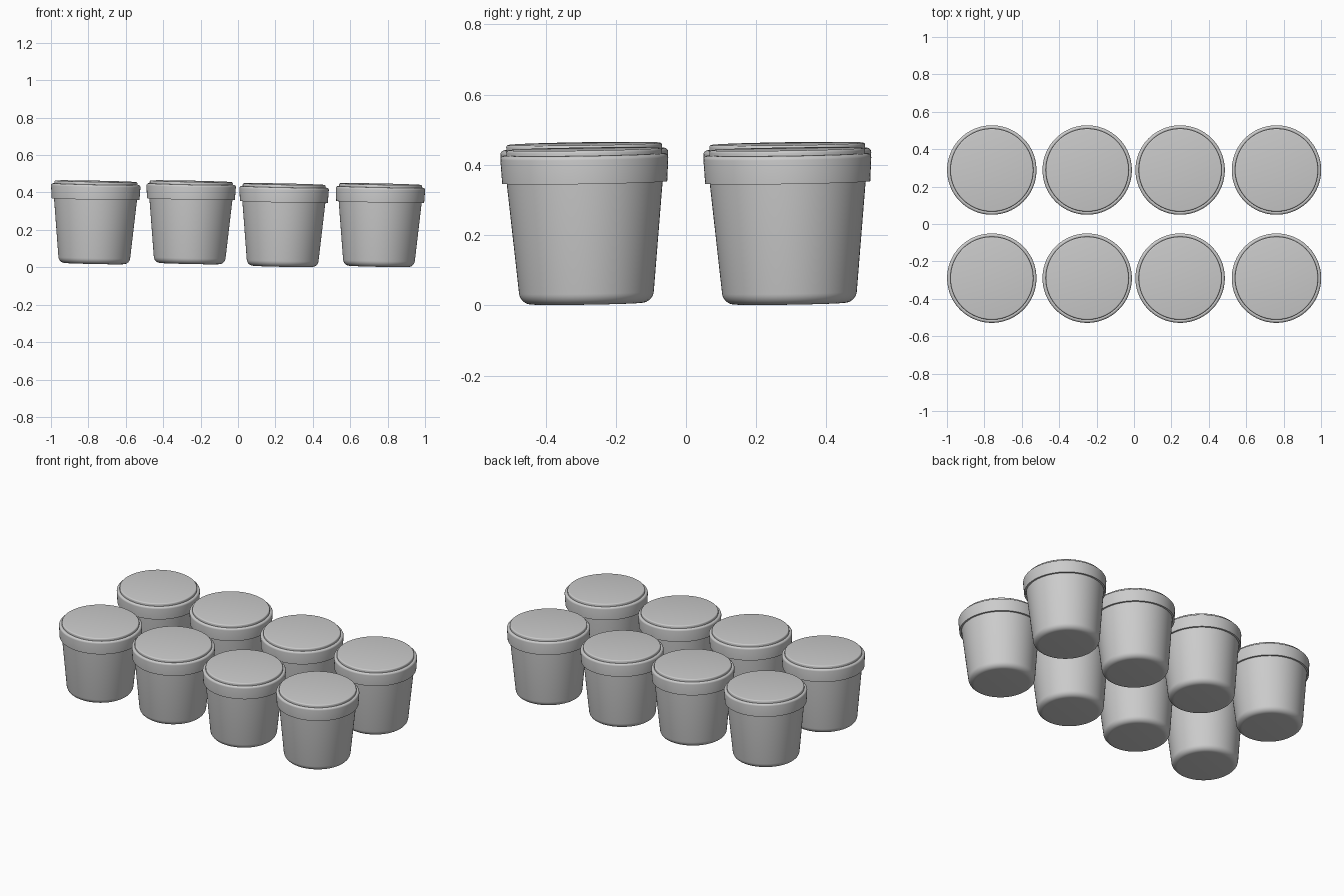
import bpy, bmesh
from math import sin, cos, pi, radians
from mathutils import Matrix, Vector

if "Cube" in bpy.data.objects:
    bpy.data.objects.remove(bpy.data.objects["Cube"])

SIDES = 96
TILT = Matrix.Rotation(radians(1.2), 4, 'Y') @ Matrix.Rotation(radians(0.9), 4, 'X')


def arc(cr, cz, rad, a0, a1, n=5):
    """Points of a fillet in the (radius, height) plane."""
    steps = [radians(a0 + (a1 - a0) * i / n) for i in range(n + 1)]
    return [(cr + rad * cos(a), cz + rad * sin(a)) for a in steps]


def lathe(name, profile):
    """Spin a profile that starts and ends on the axis into a closed mesh."""
    bm = bmesh.new()
    rings = []
    for r, z in profile:
        count = 1 if r == 0 else SIDES
        rings.append([bm.verts.new((r * cos(2 * pi * i / SIDES), r * sin(2 * pi * i / SIDES), z))
                      for i in range(count)])
    for a, b in zip(rings, rings[1:]):
        for i in range(SIDES):
            j = (i + 1) % SIDES
            if len(a) == 1:
                bm.faces.new((a[0], b[j], b[i]))
            elif len(b) == 1:
                bm.faces.new((a[i], a[j], b[0]))
            else:
                bm.faces.new((a[i], a[j], b[j], b[i]))
    bmesh.ops.recalc_face_normals(bm, faces=bm.faces)
    mesh = bpy.data.meshes.new(name)
    bm.to_mesh(mesh)
    bm.free()
    mesh.shade_smooth()
    mesh.set_sharp_from_angle(angle=radians(35))
    return mesh


# Tapered cup with a rounded foot
cup = lathe("cup", [(0, 0)] + arc(0.157, 0.035, 0.035, -90, -6, 8)
            + [(0.222, 0.345), (0.224, 0.40), (0, 0.40)])

# Lid: skirt, rounded shoulder, narrow groove and raised flat disc
lid = lathe("lid", [(0, 0.405), (0.225, 0.405), (0.224, 0.345), (0.235, 0.345)]
            + arc(0.227, 0.413, 0.012, 0, 90)
            + [(0.222, 0.423)]
            + arc(0.215, 0.433, 0.007, 0, 90, 4) + [(0, 0.44)])

# Two rows of four slightly tilted cups; the left half sits a little higher
for x, lift in ((-0.761, 0.015), (-0.251, 0.015), (0.246, 0), (0.761, 0)):
    for y in (-0.289, 0.289):
        foot = Vector((x, y, 0.005 + lift)) - Vector((0.008, -0.006, 0))
        for mesh in (cup, lid):
            ob = bpy.data.objects.new(mesh.name, mesh)
            ob.matrix_world = Matrix.Translation(foot) @ TILT
            bpy.context.collection.objects.link(ob)
